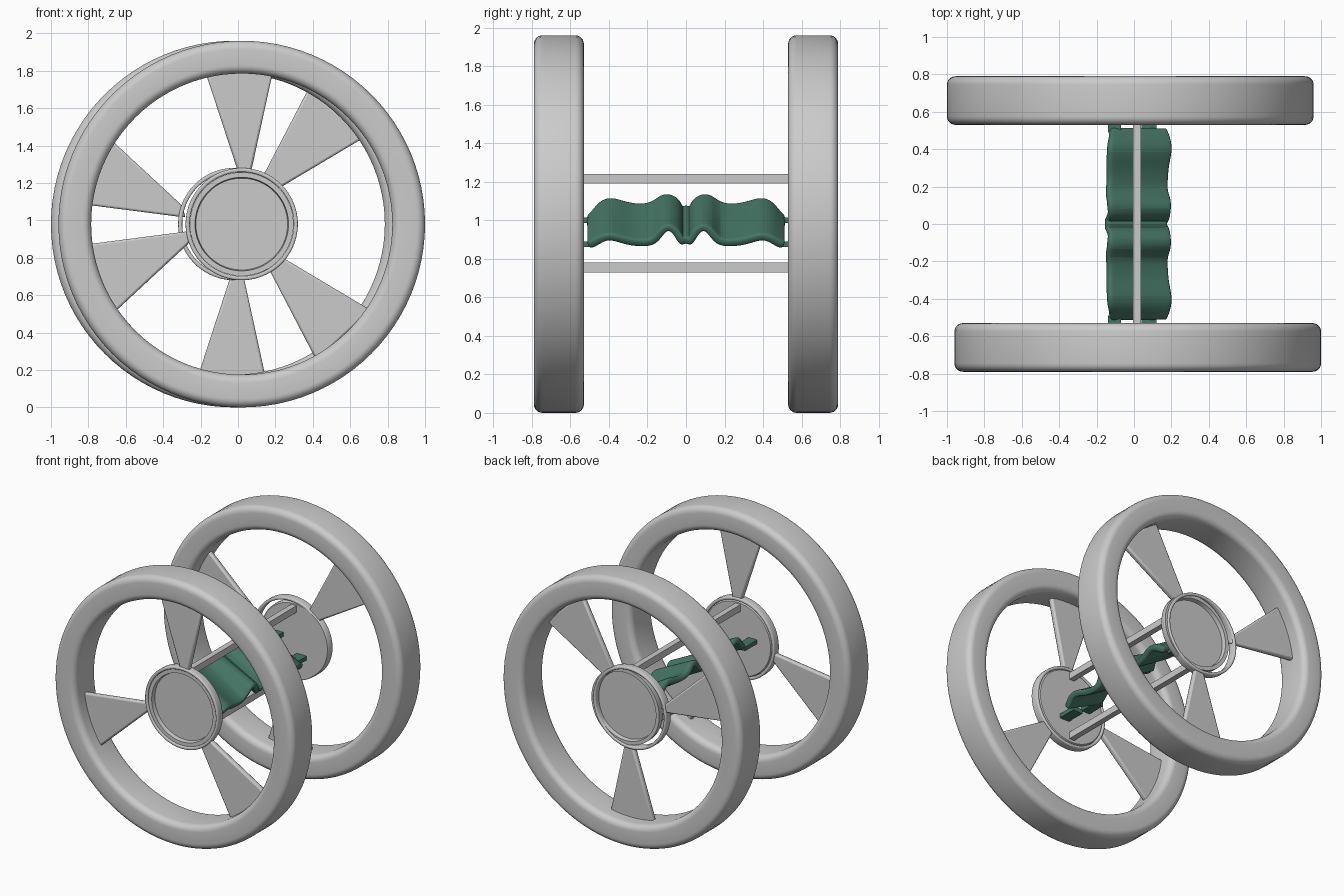
import bpy, bmesh, math
from mathutils import Vector

if "Cube" in bpy.data.objects:
    bpy.data.objects.remove(bpy.data.objects["Cube"])

Z0 = 0.98          # axle height
WHEEL_Y = 0.66     # middle plane of each wheel


def finish(name, bm, smooth=True):
    bmesh.ops.recalc_face_normals(bm, faces=bm.faces)
    me = bpy.data.meshes.new(name)
    bm.to_mesh(me)
    bm.free()
    ob = bpy.data.objects.new(name, me)
    bpy.context.collection.objects.link(ob)
    if smooth:
        bpy.ops.object.select_all(action='DESELECT')
        ob.select_set(True)
        bpy.context.view_layer.objects.active = ob
        bpy.ops.object.shade_smooth_by_angle(angle=math.radians(35))
    return ob


def lathe(name, profile, cx, cy, closed=True, steps=96):
    """Spin (radius, y) points around a line parallel to y."""
    bm = bmesh.new()
    rings = []
    for k in range(steps):
        a = 2 * math.pi * k / steps
        rings.append([bm.verts.new((cx + r * math.cos(a), cy + y, Z0 + r * math.sin(a)))
                      for r, y in profile])
    n = len(profile)
    for k in range(steps):
        p, q = rings[k], rings[(k + 1) % steps]
        for i in range(n if closed else n - 1):
            j = (i + 1) % n
            bm.faces.new((p[i], p[j], q[j], q[i]))
    if not closed:
        bm.faces.new([r[0] for r in rings])
        bm.faces.new([r[-1] for r in rings])
    return finish(name, bm)


def rounded_rect(r0, r1, h, c, seg=6):
    """Rounded cross-section between two radii, 2h wide."""
    pts = []
    for cr, cy, start in ((r1 - c, h - c, 0), (r0 + c, h - c, 90),
                          (r0 + c, c - h, 180), (r1 - c, c - h, 270)):
        for i in range(seg + 1):
            a = math.radians(start + 90 * i / seg)
            pts.append((cr + c * math.cos(a), cy + c * math.sin(a)))
    return pts


def box(name, lo, hi):
    bm = bmesh.new()
    bmesh.ops.create_cube(bm, size=1)
    lo, hi = Vector(lo), Vector(hi)
    for v in bm.verts:
        v.co = (lo + hi) / 2 + Vector(a * b for a, b in zip(v.co, hi - lo))
    return finish(name, bm, False)


# Spoke outlines relative to the wheel centre (x, z): two outer, two inner corners
SPOKES = [
    [(-0.20, 0.83), (0.17, 0.83), (0.05, 0.28), (-0.02, 0.28)],
    [(-0.84, -0.11), (-0.69, -0.48), (-0.28, -0.10), (-0.26, -0.035)],
    [(0.69, -0.46), (0.40, -0.73), (0.15, -0.25), (0.22, -0.18)],
]

for label, side in (("front", -1), ("back", 1)):
    cx, cy = -0.02 * side, WHEEL_Y * side
    # Wheel rim and thin hub ring
    lathe(label + "_rim", rounded_rect(0.805, 0.98, 0.13, 0.045), cx, cy)
    lathe(label + "_hub_ring", rounded_rect(0.278, 0.30, 0.03, 0.008, 3), cx, cy)
    # Hub plate: shallow cup opening outwards, on the shared axle line
    s = side
    lathe(label + "_hub_plate", [(0.27, -0.03 * s), (0.277, -0.02 * s), (0.277, 0.02 * s),
                                 (0.25, 0.02 * s), (0.245, -0.01 * s)], 0.02, cy, False)
    # Flared flat spokes; the back set is flipped upside down
    for n, poly in enumerate(SPOKES):
        bm = bmesh.new()
        base = bm.faces.new([bm.verts.new((cx + x, cy - 0.02, Z0 - side * z)) for x, z in poly])
        ext = bmesh.ops.extrude_face_region(bm, geom=[base])
        for v in ext["geom"]:
            if isinstance(v, bmesh.types.BMVert):
                v.co.y += 0.04
        ob = finish(f"{label}_spoke_{n + 1}", bm)
        bev = ob.modifiers.new("bevel", 'BEVEL')
        bev.width, bev.segments = 0.012, 2

# Two square bars joining the hubs
box("upper_bar", (-0.005, -0.635, 1.19), (0.037, 0.635, 1.24))
box("lower_bar", (-0.005, -0.635, 0.73), (0.037, 0.635, 0.78))

# Wavy tilted seat: (y, upper edge x, upper z, lower edge x, lower z), one half
HALF = [
    (0.0, -0.15, 1.07, 0.17, 0.90), (0.022, -0.155, 1.05, 0.18, 0.875),
    (0.045, -0.135, 1.10, 0.19, 0.93), (0.085, -0.14, 1.125, 0.195, 0.965),
    (0.125, -0.14, 1.12, 0.195, 0.945), (0.165, -0.15, 1.085, 0.175, 0.88),
    (0.23, -0.14, 1.07, 0.175, 0.875), (0.31, -0.145, 1.08, 0.18, 0.885),
    (0.39, -0.14, 1.11, 0.20, 0.915), (0.44, -0.14, 1.09, 0.195, 0.90),
    (0.48, -0.13, 1.03, 0.18, 0.875), (0.51, -0.13, 1.01, 0.17, 0.865),
]
line = [(-p[0],) + p[1:] for p in HALF[:0:-1]] + HALF
bm = bmesh.new()
rows = [[bm.verts.new((p[1] + (p[3] - p[1]) * t, p[0], p[2] + (p[4] - p[2]) * t))
         for t in (0, 0.06, 0.35, 0.65, 0.94, 1)] for p in line]
for p, q in zip(rows, rows[1:]):
    for i in range(5):
        bm.faces.new((p[i], p[i + 1], q[i + 1], q[i]))
seat = finish("wavy_seat", bm)
sol = seat.modifiers.new("thickness", 'SOLIDIFY')
sol.thickness, sol.offset = 0.045, 0
sub = seat.modifiers.new("smooth", 'SUBSURF')
sub.levels = sub.render_levels = 2

# Small tabs tying the seat ends to the hubs
green = bpy.data.materials.new("green")
green.diffuse_color = (0.06, 0.18, 0.13, 1)
green.use_nodes = True
green.node_tree.nodes["Principled BSDF"].inputs["Base Color"].default_value = green.diffuse_color
parts = [seat]
for label, s in (("front", -1), ("back", 1)):
    y0, y1 = sorted((0.49 * s, 0.635 * s))
    parts.append(box(label + "_upper_tab", (-0.14, y0, 0.985), (-0.07, y1, 1.015)))
    parts.append(box(label + "_lower_tab", (0.04, y0, 0.86), (0.12, y1, 0.89)))
for ob in parts:
    ob.data.materials.append(green)
